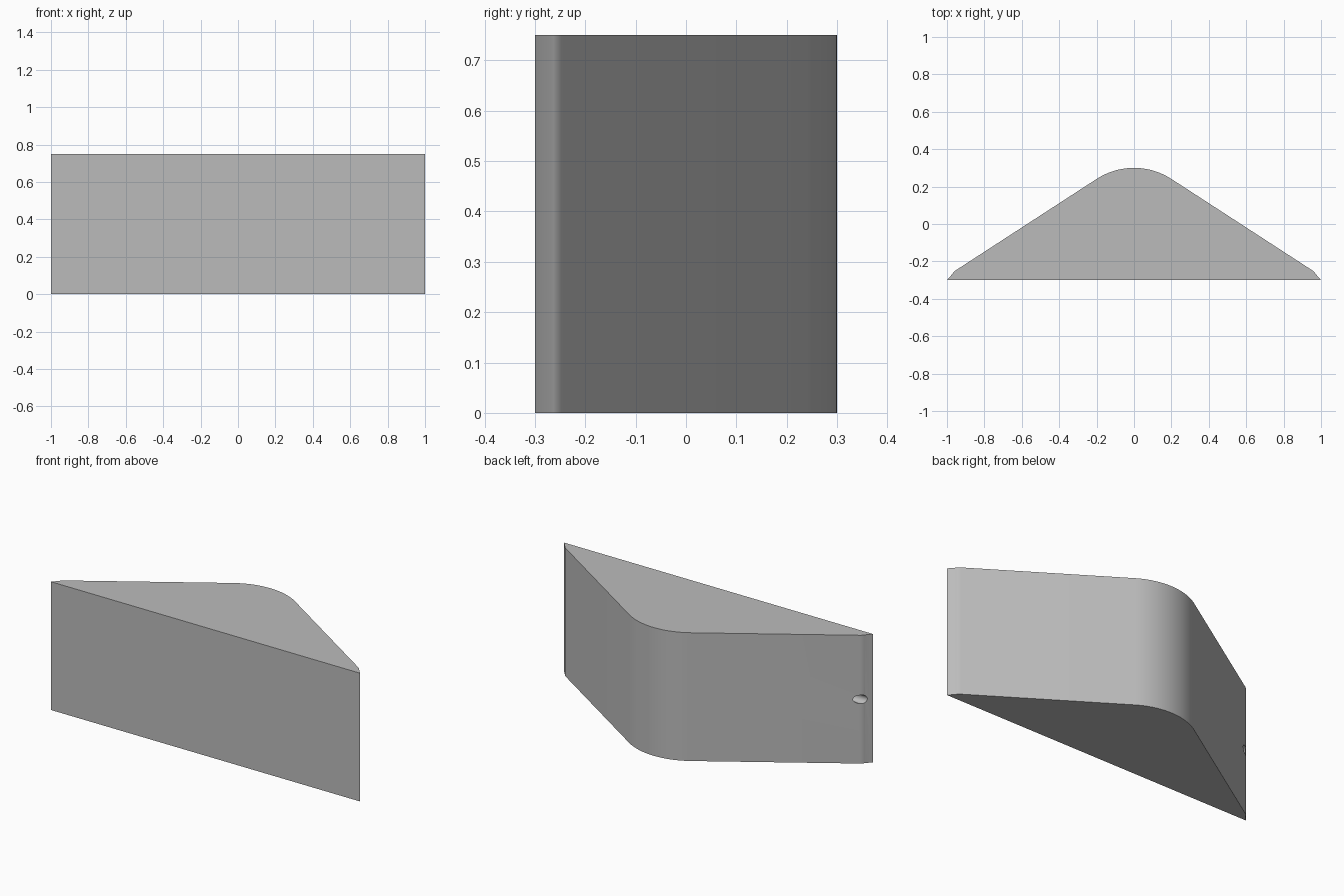
import bpy, bmesh, math

if "Cube" in bpy.data.objects:
    bpy.data.objects.remove(bpy.data.objects["Cube"])

grey = bpy.data.materials.new("mid grey")
grey.diffuse_color = (0.5, 0.5, 0.5, 1)
grey.use_nodes = True
grey.node_tree.nodes["Principled BSDF"].inputs["Base Color"].default_value = grey.diffuse_color

# Half profile: rounded nose, straight flank, small rounded bend, tip
ANGLE = math.radians(33)
R = 0.2 / math.sin(ANGLE)
half = []
for i in range(13):
    a = ANGLE * i / 12
    half.append((R * math.sin(a), 0.3 - R + R * math.cos(a)))
bend_r = 0.06
bx, by = 0.952, -0.247
cx, cy = bx - bend_r * math.sin(ANGLE), by - bend_r * math.cos(ANGLE)
for i in range(7):
    a = ANGLE + math.radians(27) * i / 6
    half.append((cx + bend_r * math.sin(a), cy + bend_r * math.cos(a)))
half.append((1.0, -0.3))
outline = half + [(-x, y) for x, y in reversed(half[1:])]

# Wedge body: extruded profile
bm = bmesh.new()
base = bm.faces.new([bm.verts.new((x, y, 0)) for x, y in outline])
top = bmesh.ops.extrude_face_region(bm, geom=[base])["geom"]
bmesh.ops.translate(bm, vec=(0, 0, 0.75),
                    verts=[v for v in top if isinstance(v, bmesh.types.BMVert)])
bmesh.ops.recalc_face_normals(bm, faces=bm.faces)
mesh = bpy.data.meshes.new("wedge_body")
bm.to_mesh(mesh)
bm.free()
body = bpy.data.objects.new("wedge_body", mesh)
bpy.context.collection.objects.link(body)
mesh.materials.append(grey)

# Round cable hole drilled sideways into the left end
bpy.ops.mesh.primitive_cylinder_add(vertices=32, radius=0.025, depth=0.3,
                                    location=(-0.95, -0.252, 0.375),
                                    rotation=(0, math.pi / 2, 0))
cutter = bpy.context.object
cutter.name = "hole_cutter"
cutter.data.materials.append(grey)
cut = body.modifiers.new("cable_hole", 'BOOLEAN')
cut.operation = 'DIFFERENCE'
cut.solver = 'EXACT'
cut.object = cutter
bpy.ops.object.select_all(action='DESELECT')
body.select_set(True)
bpy.context.view_layer.objects.active = body
bpy.ops.object.modifier_apply(modifier=cut.name)
bpy.data.objects.remove(cutter)

# Smooth curves, crisp edges
bpy.ops.object.shade_smooth_by_angle(angle=math.radians(20))
